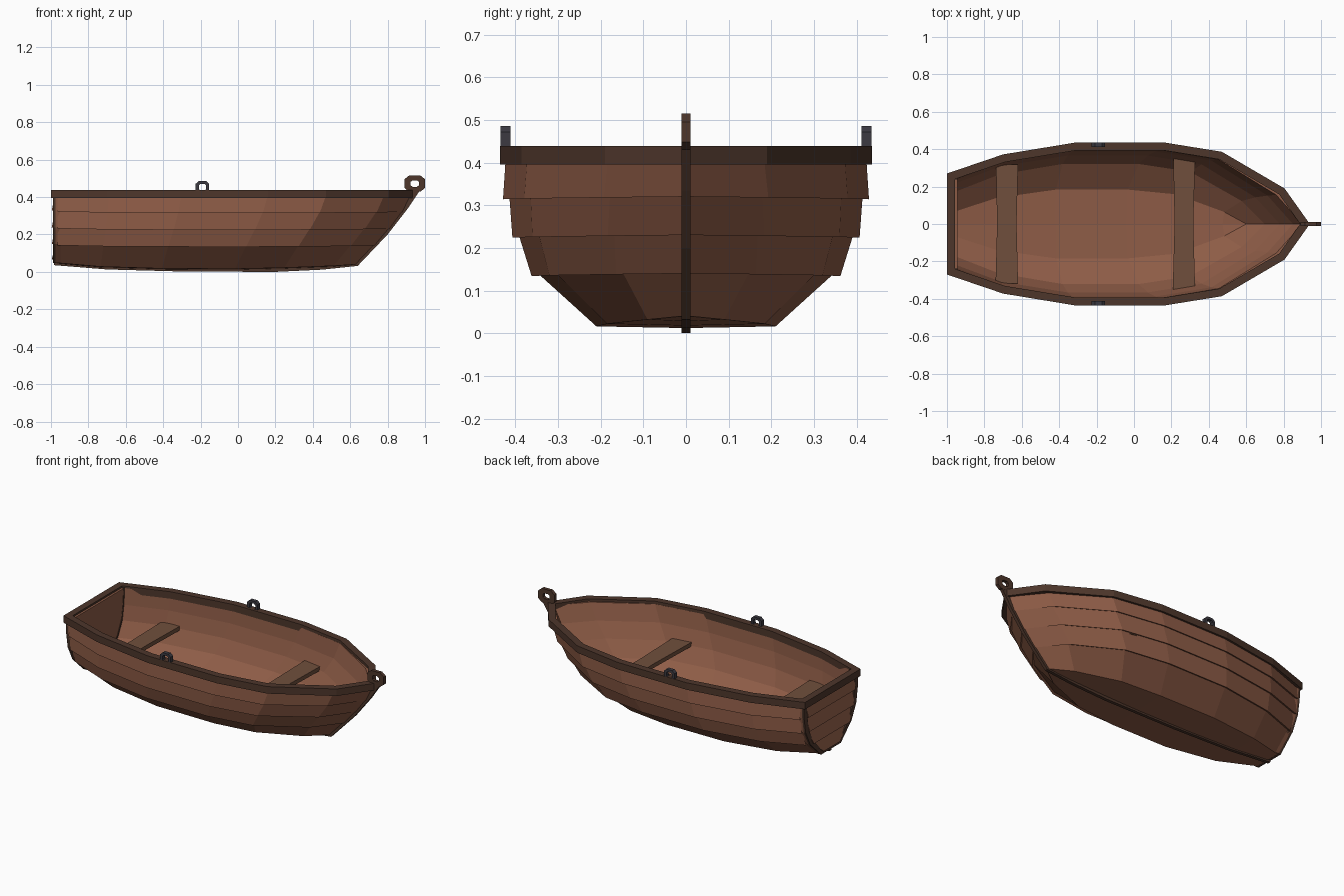
import bpy, bmesh, math
from mathutils import Vector

if "Cube" in bpy.data.objects:
    bpy.data.objects.remove(bpy.data.objects["Cube"])


def material(name, rgb):
    m = bpy.data.materials.new(name)
    m.diffuse_color = (*rgb, 1)
    m.use_nodes = True
    m.node_tree.nodes["Principled BSDF"].inputs["Base Color"].default_value = m.diffuse_color
    return m


PLANK = material("plank_wood", (0.27, 0.107, 0.062))
TRIM = material("dark_trim_wood", (0.075, 0.037, 0.024))
SEAT = material("seat_wood", (0.16, 0.078, 0.046))
METAL = material("dark_metal", (0.045, 0.042, 0.053))


def make(name, verts, faces, mat, mirror=False):
    bm = bmesh.new()
    sides = (1, -1) if mirror else (1,)
    for s in sides:
        vs = [bm.verts.new((x, y * s, z)) for x, y, z in verts]
        for f in faces:
            bm.faces.new([vs[i] for i in f])
    bmesh.ops.remove_doubles(bm, verts=bm.verts, dist=1e-5)
    bmesh.ops.recalc_face_normals(bm, faces=bm.faces)
    me = bpy.data.meshes.new(name)
    bm.to_mesh(me)
    bm.free()
    me.materials.append(mat)
    ob = bpy.data.objects.new(name, me)
    bpy.context.collection.objects.link(ob)
    return ob


def band(name, outer, inner, place, d0, d1, mat, closed=True):
    """Solid strip between two matching 2D paths, from depth d0 to d1."""
    n = len(outer)
    verts = []
    for a, b in zip(outer, inner):
        verts += [place(*a, d0), place(*b, d0), place(*b, d1), place(*a, d1)]
    faces = []
    for i in range(n if closed else n - 1):
        p, q = 4 * i, 4 * ((i + 1) % n)
        for k in range(4):
            faces.append((p + k, p + (k + 1) % 4, q + (k + 1) % 4, q + k))
    if not closed:
        e = 4 * (n - 1)
        faces += [(0, 1, 2, 3), (e, e + 1, e + 2, e + 3)]
    return make(name, verts, faces, mat)


def in_xz(a, b, d):
    return (a, d, b)


def in_xy(a, b, d):
    return (a, b, d)


def in_yz(a, b, d):
    return (d, a, b)


# Hull lines: height, bow x, widest half breadth, half breadth at transom
LEVELS = [(0.012, 0.62, 0.0, 0.0), (0.016, 0.63, 0.21, 0.09),
          (0.14, 0.73, 0.347, 0.195), (0.23, 0.81, 0.392, 0.24),
          (0.32, 0.88, 0.414, 0.255), (0.42, 0.93, 0.422, 0.262)]
STATIONS = [0, 0.145, 0.35, 0.595, 0.76, 0.925, 1]
STERN = [0, 0.62, 1]
BOW = [1, 0.88, 0.43, 0]
RISE = [0.032, 0.012, 0.002, 0, 0.006, 0.016, 0.024]


def row(j, dy=0.0, dz=0.0, dx=0.0):
    z, xe, ym, yt = LEVELS[j]
    pts = []
    for k, s in enumerate(STATIONS):
        y = yt + (ym - yt) * STERN[k] if k < 3 else ym * BOW[k - 3]
        lift = RISE[k] * (1 if j < 2 else 0.25)
        y = max(y + dy, 0) if j and k < 6 else (0.008 if j and dy >= 0 else 0)
        pts.append((-0.965 + s * (xe + dx + 0.965), y, z + lift + dz))
    return pts


# Lapped outer planking folded over into the plain inner skin
rows = [row(0), row(1)]
for j in (2, 3, 4):
    rows += [row(j), row(j, 0.015, -0.006)]
rows += [row(5)]
rows += [row(j, -0.026, 0.0 if j > 1 else 0.03, -0.03) for j in (5, 4, 3, 2, 1, 0)]
n = len(STATIONS)
verts = [p for r in rows for p in r]
faces = [(r * n + k, r * n + k + 1, (r + 1) * n + k + 1, (r + 1) * n + k)
         for r in range(len(rows) - 1) for k in range(n - 1)]
make("hull", verts, faces, PLANK, mirror=True)

# Transom panel, its dark edge trim and lapped planks
half = [row(j)[0] for j in range(1, 6)]
u_out = [(y + 0.006, z) for _, y, z in reversed(half)]
u_out += [(-y, z) for y, z in reversed(u_out)]
m = len(u_out)
verts = [(-0.975, y, z) for y, z in u_out] + [(-0.945, y, z) for y, z in u_out]
faces = [tuple(range(m)), tuple(range(m, 2 * m))]
faces += [(i, (i + 1) % m, m + (i + 1) % m, m + i) for i in range(m)]
make("transom", verts, faces, PLANK)
u_in = [(y * 0.88, 0.05 + (z - 0.05) * 0.95 + 0.022) for y, z in u_out]
band("transom_trim", u_out, u_in, in_yz, -0.988, -0.943, TRIM, closed=False)
for j in range(4):
    (_, y0, z0), (_, y1, z1) = half[j], half[j + 1]
    y0, y1, z0 = y0 * 0.9, y1 * 0.9, max(z0, 0.065)
    verts = [(x, s * y, z) for s in (1, -1) for x, y, z in
             ((-0.996, y0, z0), (-0.976, y1, z1), (-0.96, y1, z1), (-0.96, y0, z0))]
    faces = [(0, 1, 2, 3), (4, 5, 6, 7)]
    faces += [(k, (k + 1) % 4, 4 + (k + 1) % 4, 4 + k) for k in range(4)]
    make(f"transom_plank_{j + 1}", verts, faces, PLANK)

# Gunwale rail with mitred corners
side = [(-1, 0.27), (-0.7, 0.372), (-0.31, 0.436), (0.16, 0.436),
        (0.47, 0.386), (0.805, 0.19)]
outer = [Vector(p) for p in side + [(0.94, 0)] + [(x, -y) for x, y in reversed(side)]]
inner = []
for i, p in enumerate(outer):
    a = (p - outer[i - 1]).normalized()
    b = (outer[(i + 1) % len(outer)] - p).normalized()
    na, nb = Vector((a.y, -a.x)), Vector((b.y, -b.x))
    inner.append(p + (na + nb) * 0.042 / (1 + na.dot(nb)))
band("gunwale", outer, inner, in_xy, 0.396, 0.439, TRIM)

# Keel running up into the stem
low = [(-0.985, 0.036), (-0.7, 0.013), (-0.3, 0.002), (0.2, 0), (0.45, 0.012),
       (0.64, 0.032), (0.8, 0.2), (0.905, 0.335), (0.975, 0.44)]
high = [(-0.985, 0.066), (-0.7, 0.04), (-0.3, 0.03), (0.2, 0.03), (0.45, 0.04),
        (0.615, 0.055), (0.77, 0.222), (0.87, 0.35), (0.905, 0.445)]
band("keel_and_stem", low, high, in_xz, -0.01, 0.01, TRIM, closed=False)


def eye(name, cx, cz, w, h, hole, y, t, mat):
    c = 0.55
    ring = [(1, -c), (1, c), (c, 1), (-c, 1), (-1, c), (-1, -c), (-c, -1), (c, -1)]
    band(name, [(cx + a * w, cz + b * h) for a, b in ring],
         [(cx + a * w * hole, cz + b * h * hole) for a, b in ring],
         in_xz, y - t, y + t, mat)


# Mooring eye on the stem and a rowing eye on each rail
eye("mooring_eye", 0.945, 0.472, 0.055, 0.043, 0.4, 0, 0.0105, TRIM)
for label, s in (("left", 1), ("right", -1)):
    eye(f"oar_eye_{label}", -0.19, 0.453, 0.036, 0.033, 0.55, s * 0.423, 0.012, METAL)


# Bench seats, slightly waisted
def seat(name, x0, x1, y, z, waist):
    left = [(x0, -y), (x0 + waist, 0), (x0 + waist * 0.3, y)]
    right = [(x1, -y), (x1 - waist, 0), (x1, y)]
    band(name, left, right, in_xy, z - 0.025, z, SEAT, closed=False)


seat("rear_seat", -0.74, -0.62, 0.318, 0.25, 0.008)
seat("front_seat", 0.207, 0.327, 0.36, 0.25, 0.01)
